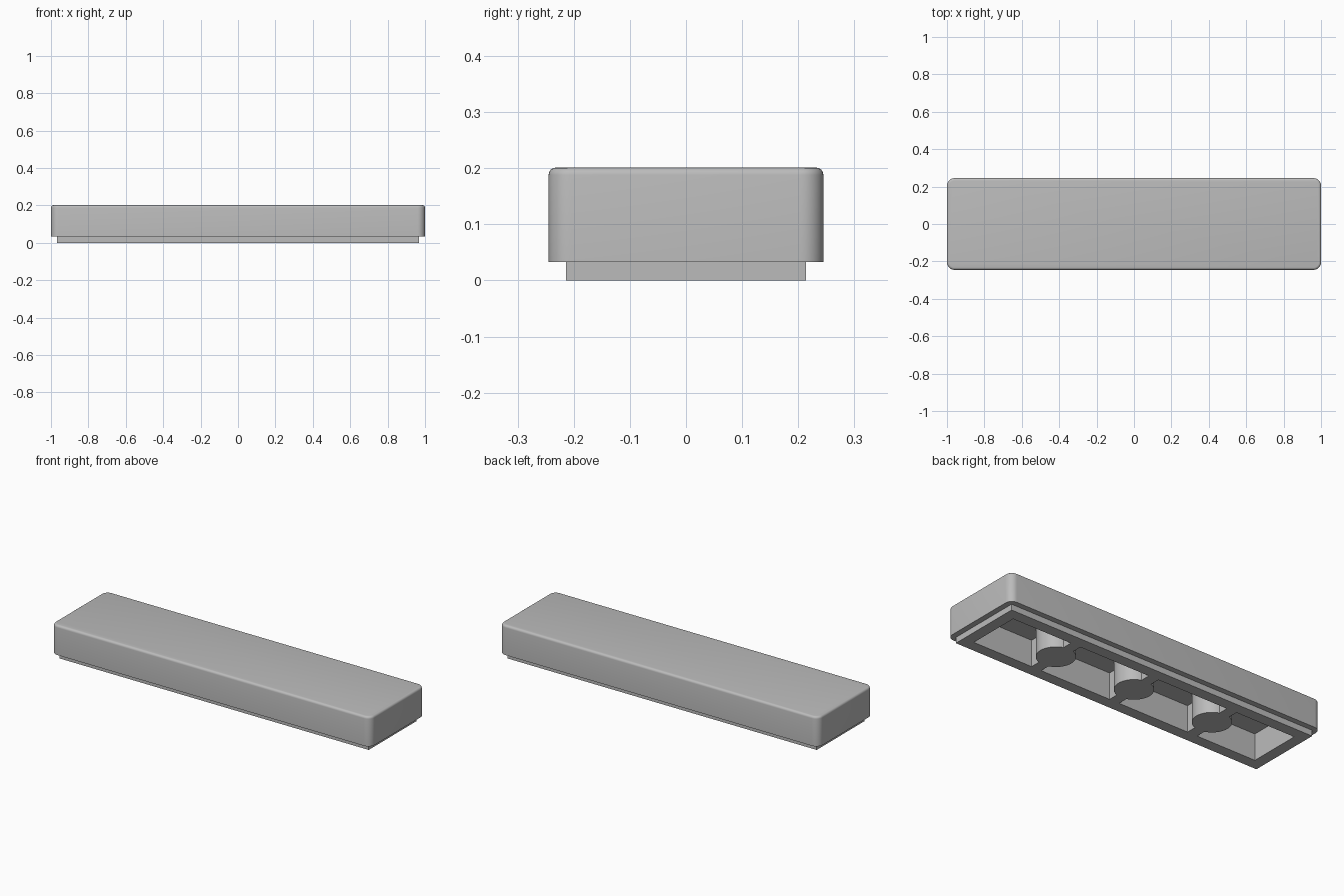
import bpy
import bmesh

cube = bpy.data.objects.get("Cube")
if cube:
    bpy.data.objects.remove(cube, do_unlink=True)

# Main dimensions
HALF_X, HALF_Y, TOP = 1.0, 0.245, 0.201
STEP = 0.033                  # height of the recessed lip
LIP_X, LIP_Y = 0.969, 0.214
CAV_X, CAV_Y, CEILING = 0.906, 0.151, 0.15
PITCH, POST_R, RIB = 0.503, 0.1, 0.031

grey = bpy.data.materials.new("plain grey")
grey.use_nodes = True
colour = (0.5, 0.5, 0.5, 1)
grey.diffuse_color = colour
grey.node_tree.nodes["Principled BSDF"].inputs["Base Color"].default_value = colour


def add_object(name, bm):
    bmesh.ops.recalc_face_normals(bm, faces=bm.faces)
    mesh = bpy.data.meshes.new(name)
    bm.to_mesh(mesh)
    bm.free()
    mesh.materials.append(grey)
    obj = bpy.data.objects.new(name, mesh)
    bpy.context.collection.objects.link(obj)
    return obj


def box_mesh(x0, x1, y0, y1, z0, z1):
    bm = bmesh.new()
    bmesh.ops.create_cube(bm, size=1)
    for v in bm.verts:
        v.co = (x1 if v.co.x > 0 else x0,
                y1 if v.co.y > 0 else y0,
                z1 if v.co.z > 0 else z0)
    return bm


def select(obj):
    bpy.ops.object.select_all(action="DESELECT")
    obj.select_set(True)
    bpy.context.view_layer.objects.active = obj


def smooth(obj):
    select(obj)
    bpy.ops.object.shade_smooth_by_angle(angle=0.6)


def boolean(obj, other, operation):
    mod = obj.modifiers.new(operation.lower(), "BOOLEAN")
    mod.operation = operation
    mod.solver = "EXACT"
    mod.object = other
    select(obj)
    bpy.ops.object.modifier_apply(modifier=mod.name)
    bpy.data.objects.remove(other, do_unlink=True)


# Tile body: rounded upright corners, then a softened top edge
bm = box_mesh(-HALF_X, HALF_X, -HALF_Y, HALF_Y, STEP, TOP)
upright = [e for e in bm.edges if abs(e.verts[0].co.z - e.verts[1].co.z) > 0.1]
bmesh.ops.bevel(bm, geom=upright, offset=0.04, segments=8, profile=0.5, affect="EDGES")
rim = [e for e in bm.edges if all(v.co.z > TOP - 0.001 for v in e.verts)]
bmesh.ops.bevel(bm, geom=rim, offset=0.013, segments=4, profile=0.5, affect="EDGES")
body = add_object("tile_body", bm)

# Recessed lip below the body, then the hollow underside
lip = add_object("lip", box_mesh(-LIP_X, LIP_X, -LIP_Y, LIP_Y, 0, STEP + 0.02))
boolean(body, lip, "UNION")
cavity = add_object("cavity_cutter",
                    box_mesh(-CAV_X, CAV_X, -CAV_Y, CAV_Y, -0.1, CEILING))
cavity.hide_render = True
boolean(body, cavity, "DIFFERENCE")
smooth(body)

# Underside posts, each tied to both long walls by short ribs
for i, place in enumerate(("right", "middle", "left")):
    x = (i - 1) * PITCH
    bm = bmesh.new()
    bmesh.ops.create_cone(bm, cap_ends=True, segments=40, radius1=POST_R,
                          radius2=POST_R, depth=CEILING)
    bmesh.ops.translate(bm, verts=bm.verts, vec=(x, 0, CEILING / 2))
    smooth(add_object(place + "_post", bm))
    for side, y0, y1 in (("front", -CAV_Y, -0.095), ("back", 0.095, CAV_Y)):
        add_object(f"{place}_{side}_rib",
                   box_mesh(x - RIB, x + RIB, y0, y1, 0, CEILING))
